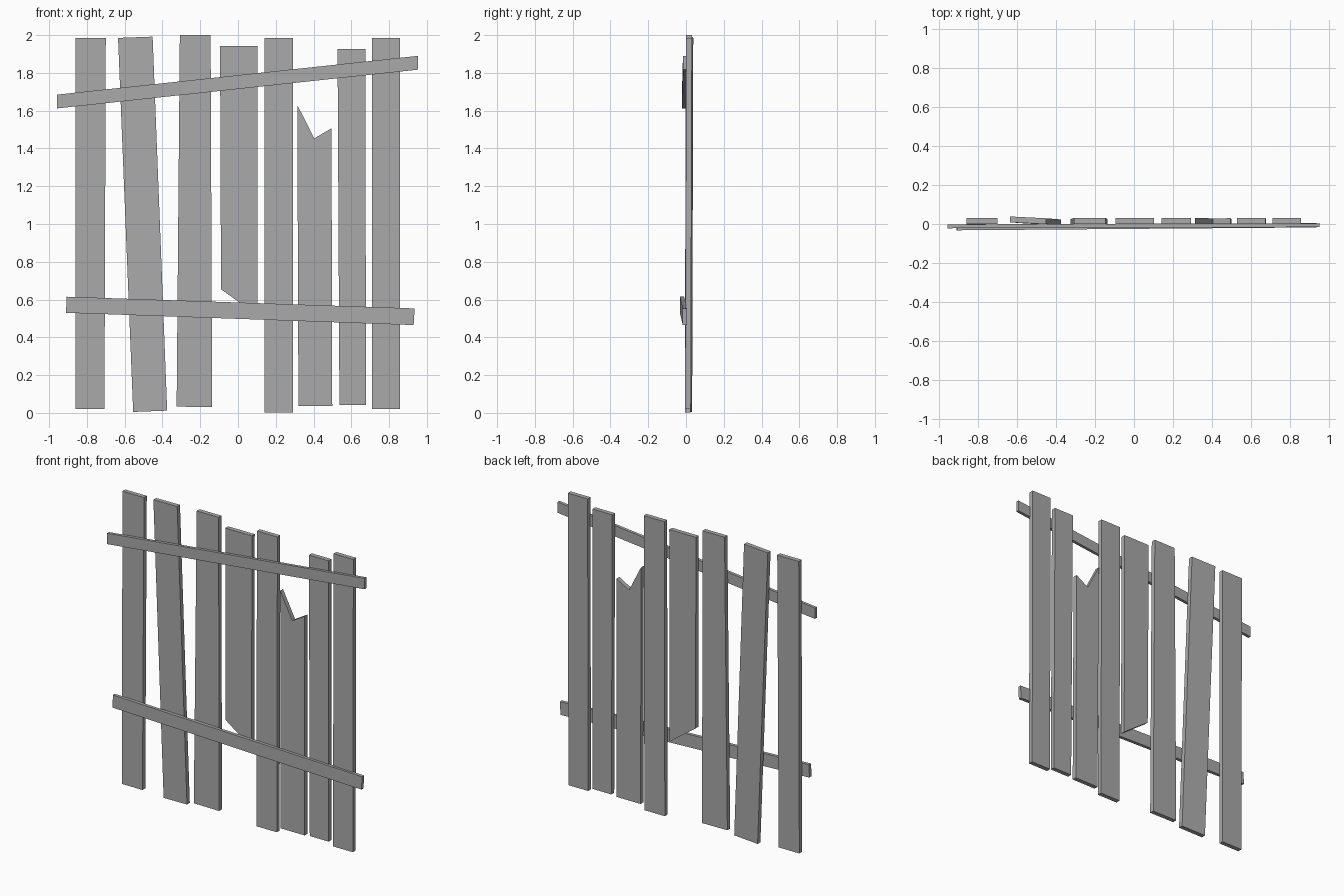
import bpy
import bmesh

cube = bpy.data.objects.get("Cube")
if cube:
    bpy.data.objects.remove(cube)

# Single weathered grey for all the boards
grey = bpy.data.materials.new("weathered_grey")
grey.use_nodes = True
grey.diffuse_color = (0.4, 0.4, 0.4, 1)
bsdf = next(n for n in grey.node_tree.nodes if n.type == "BSDF_PRINCIPLED")
bsdf.inputs["Base Color"].default_value = (0.4, 0.4, 0.4, 1)
bsdf.inputs["Roughness"].default_value = 0.8


def board(name, outline, front_y, thickness):
    """Extrude an (x, z) outline backwards; front_y(x, z) gives its slight lean."""
    bm = bmesh.new()
    front = [bm.verts.new((x, front_y(x, z), z)) for x, z in outline]
    back = [bm.verts.new((v.co.x, v.co.y + thickness, v.co.z)) for v in front]
    bm.faces.new(front)
    bm.faces.new(back[::-1])
    n = len(front)
    for i in range(n):
        j = (i + 1) % n
        bm.faces.new((front[i], back[i], back[j], front[j]))
    bmesh.ops.recalc_face_normals(bm, faces=bm.faces)
    mesh = bpy.data.meshes.new(name)
    bm.to_mesh(mesh)
    bm.free()
    mesh.materials.append(grey)
    obj = bpy.data.objects.new(name, mesh)
    bpy.context.collection.objects.link(obj)
    return obj


def plank_lean(x, z):
    return -0.005 + 0.003 * z


def twisted_lean(x, z):
    # The crooked plank is also turned a little about its length
    centre = -0.465 - 0.04 * (z - 1)
    return -0.004 + 0.003 * z - 0.05 * (x - centre)


# Upright planks: outlines run bottom left, bottom right, then over the top
planks = {
    "plank_1": [(-0.86, 0.02), (-0.707, 0.02), (-0.70, 1.985), (-0.86, 1.985)],
    "plank_2_crooked": [(-0.555, 0.005), (-0.375, 0.012), (-0.452, 1.992), (-0.635, 1.985)],
    "plank_3": [(-0.325, 0.033), (-0.137, 0.031), (-0.145, 2.0), (-0.308, 2.0)],
    "plank_4_snapped": [(-0.09, 0.655), (0.103, 0.515), (0.103, 1.942), (-0.095, 1.942)],
    "plank_5": [(0.14, 0.003), (0.292, 0.003), (0.292, 1.985), (0.14, 1.985)],
    "plank_6_broken": [(0.32, 0.037), (0.499, 0.037), (0.495, 1.507), (0.404, 1.453), (0.314, 1.63)],
    "plank_7": [(0.537, 0.043), (0.678, 0.043), (0.674, 1.927), (0.527, 1.927)],
    "plank_8": [(0.71, 0.02), (0.857, 0.02), (0.857, 1.985), (0.71, 1.985)],
}
for name, outline in planks.items():
    lean = twisted_lean if "crooked" in name else plank_lean
    board(name, outline, lean, 0.03)

# Cross rails nailed across the front, each slightly askew
board("upper_rail",
      [(-0.957, 1.612), (0.952, 1.817), (0.952, 1.89), (-0.957, 1.685)],
      lambda x, z: -0.019 + 0.003 * x, 0.02)
board("lower_rail",
      [(-0.91, 0.53), (0.93, 0.465), (0.935, 0.553), (-0.908, 0.615)],
      lambda x, z: -0.025 + 0.008 * x, 0.022)
